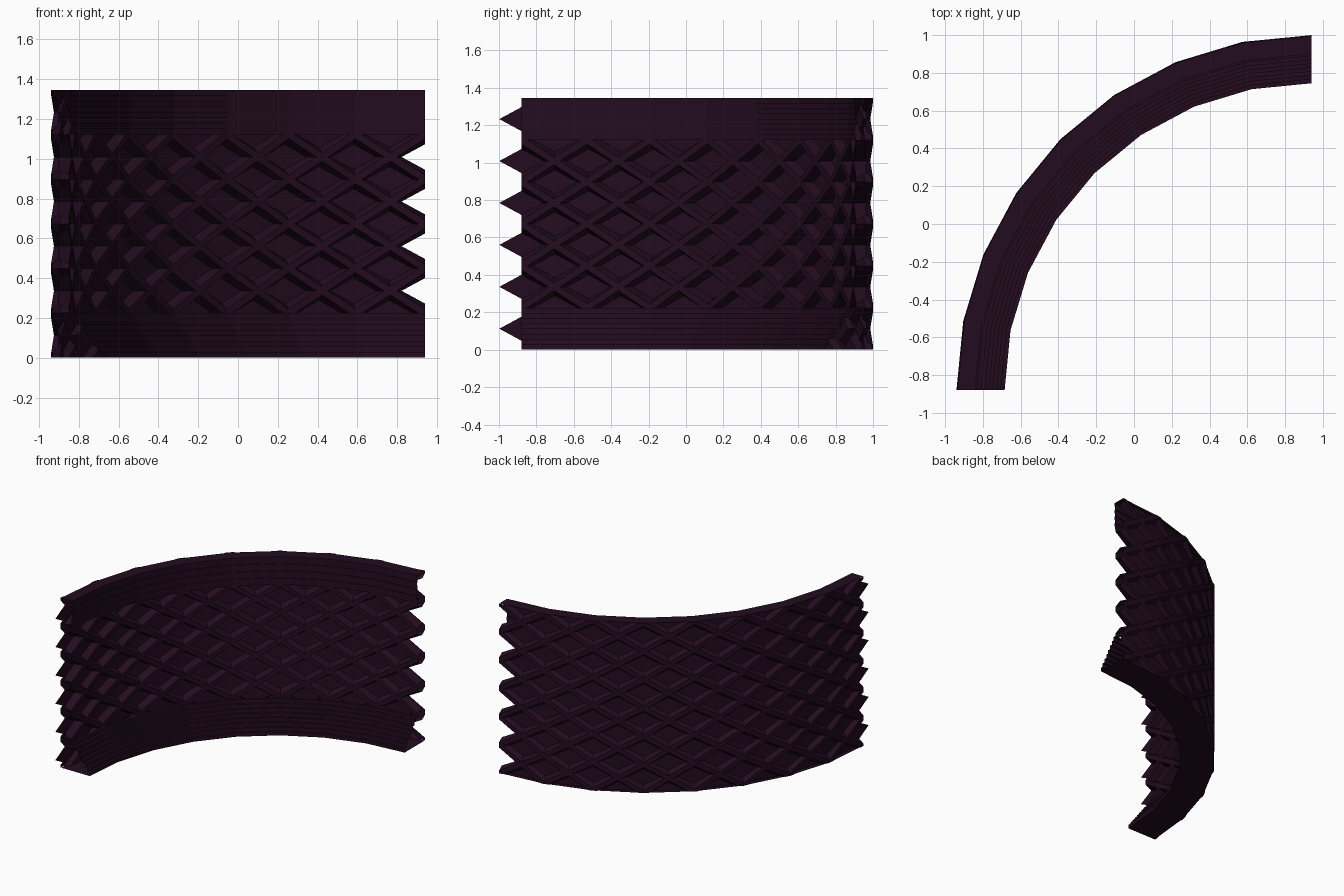
import bpy, bmesh, math

if "Cube" in bpy.data.objects:
    bpy.data.objects.remove(bpy.data.objects["Cube"])

H = 1.345                      # wall height
CX, CY = 0.94, -0.88           # centre of the quarter circle
SEG, ROWS = 8, 6               # diamonds along the arc and up the wall
HALF = math.radians(90 / SEG / 2)
DZ = H / ROWS / 2              # half diamond height
R_OUT, R_IN, R_PAD = 1.88, 1.79, 1.843
PAD_W, PAD_H = 0.118, 0.064    # half size of each sunken diamond
RIM = 0.82                     # where the flat face of a slat ends

mat = bpy.data.materials.new("dark plum")
mat.diffuse_color = (0.0165, 0.0036, 0.0145, 1)
mat.use_nodes = True
mat.node_tree.nodes["Principled BSDF"].inputs["Base Color"].default_value = mat.diffuse_color


def polar(a, r, z, u=0.0):
    """Point at angle a and radius r, shifted u along the tangent."""
    return (CX - r * math.sin(a) - u * math.cos(a),
            CY + r * math.cos(a) - u * math.sin(a), z)


def chord(r, j):
    """Point radius on the 8-sided arc, j counted in half segments."""
    mid = 2 * math.floor(j / 2) + 1
    return r * math.cos(HALF) / math.cos((j - mid) * HALF)


def finish(bm, name):
    bmesh.ops.remove_doubles(bm, verts=bm.verts, dist=0.0005)
    loose = [v for v in bm.verts if not v.link_faces]
    bmesh.ops.delete(bm, geom=loose, context='VERTS')
    me = bpy.data.meshes.new(name)
    bm.to_mesh(me)
    bm.free()
    me.materials.append(mat)
    ob = bpy.data.objects.new(name, me)
    bpy.context.collection.objects.link(ob)


DIRS = [(1, 0), (0, 1), (-1, 0), (0, -1)]


def lattice(name, r, k_lo, k_hi, inner):
    """Crossing slats at radius r with steep sides down to the sunken diamonds."""
    bm = bmesh.new()
    for j in range(2 * SEG + 1):
        for k in range(k_lo, k_hi + 1):
            if (j + k) % 2 == 0:
                continue
            rp = chord(R_PAD, j)
            corner, rim, pad = {}, {}, {}
            for d in DIRS:
                if not k_lo <= k + d[1] <= k_hi:
                    continue
                z = k * DZ
                pad[d] = bm.verts.new(polar(j * HALF, rp, z + d[1] * PAD_H, d[0] * PAD_W))
                if 0 <= j + d[0] <= 2 * SEG:
                    jr = j + d[0] * RIM
                    corner[d] = bm.verts.new(
                        polar((j + d[0]) * HALF, chord(r, j + d[0]), z + d[1] * DZ))
                    rim[d] = bm.verts.new(
                        polar(jr * HALF, chord(r, jr), z + d[1] * DZ * RIM))
            # flat diamond: missing at the first end (notches), overhanging at the last (teeth)
            if j > 0 and not inner:
                bm.faces.new([pad[d] for d in DIRS if d in pad])
            for n in range(4):
                d, e = DIRS[n], DIRS[(n + 1) % 4]
                if d in corner and e in corner:
                    for p, q in ((corner, rim), (rim, pad)):
                        f = [p[d], p[e], q[e], q[d]]
                        bm.faces.new(f[::-1] if inner else f)
    finish(bm, name)


lattice("outer_slats_and_diamonds", R_OUT, 0, 2 * ROWS, False)
lattice("inner_slats", R_IN, 2, 2 * ROWS - 2, True)


# stepped bands along the inside of the top and bottom edges, open at the ends
def band(name, radii, flip):
    height, n_steps = 2 * DZ, len(radii)
    prof = [(1.875, 0.0)]
    for s, r in enumerate(radii):
        prof += [(r, height * s / n_steps), (r, height * (s + 1) / n_steps)]
    prof.append((R_IN, height))
    bm = bmesh.new()
    rings = [[bm.verts.new(polar(i * 2 * HALF, r, H - z if flip else z))
              for r, z in prof] for i in range(SEG + 1)]
    for p, q in zip(rings, rings[1:]):
        for n in range(len(prof) - 1):
            f = [p[n], p[n + 1], q[n + 1], q[n]]
            bm.faces.new(f[::-1] if flip else f)
    finish(bm, name)


band("bottom_steps", [1.625 + 0.165 * s / 8 for s in range(8)], False)
band("top_band", [1.78 + 0.006 * (s % 2) for s in range(8)], True)
